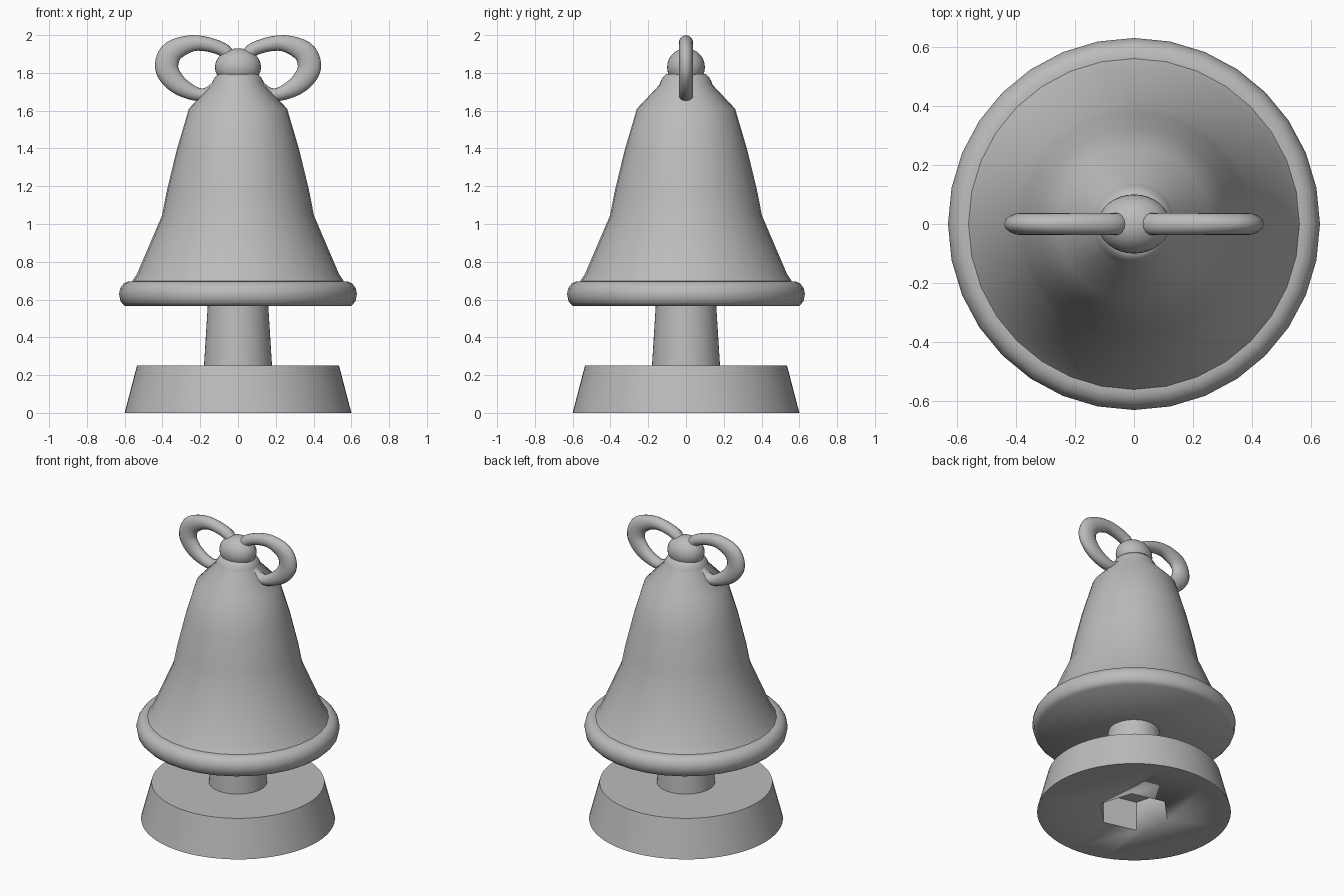
import bpy
import bmesh
import math
from mathutils import Vector

if "Cube" in bpy.data.objects:
    bpy.data.objects.remove(bpy.data.objects["Cube"], do_unlink=True)

# Single grey finish
grey = bpy.data.materials.new("plain_grey")
grey.use_nodes = True
colour = (0.5, 0.5, 0.5, 1)
grey.diffuse_color = colour
grey.node_tree.nodes["Principled BSDF"].inputs["Base Color"].default_value = colour


def finish(name, bm, angle=30):
    bmesh.ops.recalc_face_normals(bm, faces=bm.faces)
    mesh = bpy.data.meshes.new(name)
    bm.to_mesh(mesh)
    bm.free()
    mesh.materials.append(grey)
    obj = bpy.data.objects.new(name, mesh)
    bpy.context.collection.objects.link(obj)
    bpy.ops.object.select_all(action="DESELECT")
    obj.select_set(True)
    bpy.context.view_layer.objects.active = obj
    bpy.ops.object.shade_smooth_by_angle(angle=math.radians(angle))
    return obj


def skin(bm, rings, closed=False):
    """Join rings of points with quads, capping the ends of an open run."""
    loops = [[bm.verts.new(p) for p in ring] for ring in rings]
    count = len(loops[0])
    pairs = list(zip(loops, loops[1:]))
    if closed:
        pairs.append((loops[-1], loops[0]))
    else:
        bm.faces.new(loops[0])
        bm.faces.new(loops[-1])
    for a, b in pairs:
        for i in range(count):
            j = (i + 1) % count
            bm.faces.new((a[i], a[j], b[j], b[i]))


def lathe(name, profile, segments, turn=0, angle=30):
    bm = bmesh.new()
    skin(bm, [[(r * math.cos(turn + math.tau * i / segments),
                r * math.sin(turn + math.tau * i / segments), z)
               for i in range(segments)] for r, z in profile])
    return finish(name, bm, angle)


# Base with a hexagonal socket underneath
base = lathe("base", [(0.6, 0), (0.535, 0.25)], 64)
cutter = lathe("socket_cutter", [(0.228, -0.1), (0.228, 0.2)], 6, math.radians(46))
cutter.hide_render = True
cut = base.modifiers.new("socket", "BOOLEAN")
cut.operation = "DIFFERENCE"
cut.solver = "EXACT"
cut.object = cutter
bpy.context.view_layer.objects.active = base
bpy.ops.object.modifier_apply(modifier=cut.name)
bpy.data.objects.remove(cutter, do_unlink=True)

# Stem between base and bell
lathe("stem", [(0.18, 0.25), (0.16, 0.57)], 48)

# Rounded rim, then the flared body
lathe("rim", [(0.6, 0.567), (0.622, 0.59), (0.63, 0.63), (0.623, 0.66),
              (0.605, 0.685), (0.58, 0.696), (0.56, 0.697)], 32, angle=50)
lathe("bell_body", [(0.565, 0.69), (0.535, 0.735), (0.402, 1.045), (0.378, 1.17),
                    (0.325, 1.39), (0.26, 1.61), (0.14, 1.737), (0.135, 1.755),
                    (0.12, 1.78), (0.105, 1.795)], 32, angle=50)

# Knob, slightly wider from side to side
bm = bmesh.new()
bmesh.ops.create_uvsphere(bm, u_segments=32, v_segments=16, radius=0.1)
for v in bm.verts:
    v.co.x *= 1.22
    v.co.z += 1.83
finish("knob", bm)

# Bow loops: centre line x, z and half thickness
path = [Vector(p) for p in (
    (0.378, 1.845, 0.062), (0.345, 1.915, 0.058), (0.24, 1.957, 0.043),
    (0.13, 1.943, 0.037), (0.055, 1.9, 0.036), (0.055, 1.81, 0.036),
    (0.12, 1.715, 0.036), (0.2, 1.684, 0.034), (0.3, 1.725, 0.048),
    (0.36, 1.785, 0.058))]


def smooth_loop(points, steps):
    out = []
    n = len(points)
    for i in range(n):
        a, b, c, d = (points[(i + k) % n] for k in (-1, 0, 1, 2))
        for s in range(steps):
            t = s / steps
            out.append((2 * b + (c - a) * t + (2 * a - 5 * b + 4 * c - d) * t ** 2
                        + (3 * b - a - 3 * c + d) * t ** 3) / 2)
    return out


def bow_loop(name, side):
    line = smooth_loop(path, 4)
    rings = []
    for i, p in enumerate(line):
        along = line[(i + 1) % len(line)] - line[i - 1]
        out = Vector((-along.y, along.x)).normalized()
        ring = []
        for k in range(16):
            a = math.tau * k / 16
            w = p.z * math.cos(a)
            ring.append((side * (p.x + out.x * w), 0.038 * math.sin(a), p.y + out.y * w))
        rings.append(ring)
    bm = bmesh.new()
    skin(bm, rings, closed=True)
    finish(name, bm, 60)


bow_loop("left_bow_loop", 1)
bow_loop("right_bow_loop", -1)
